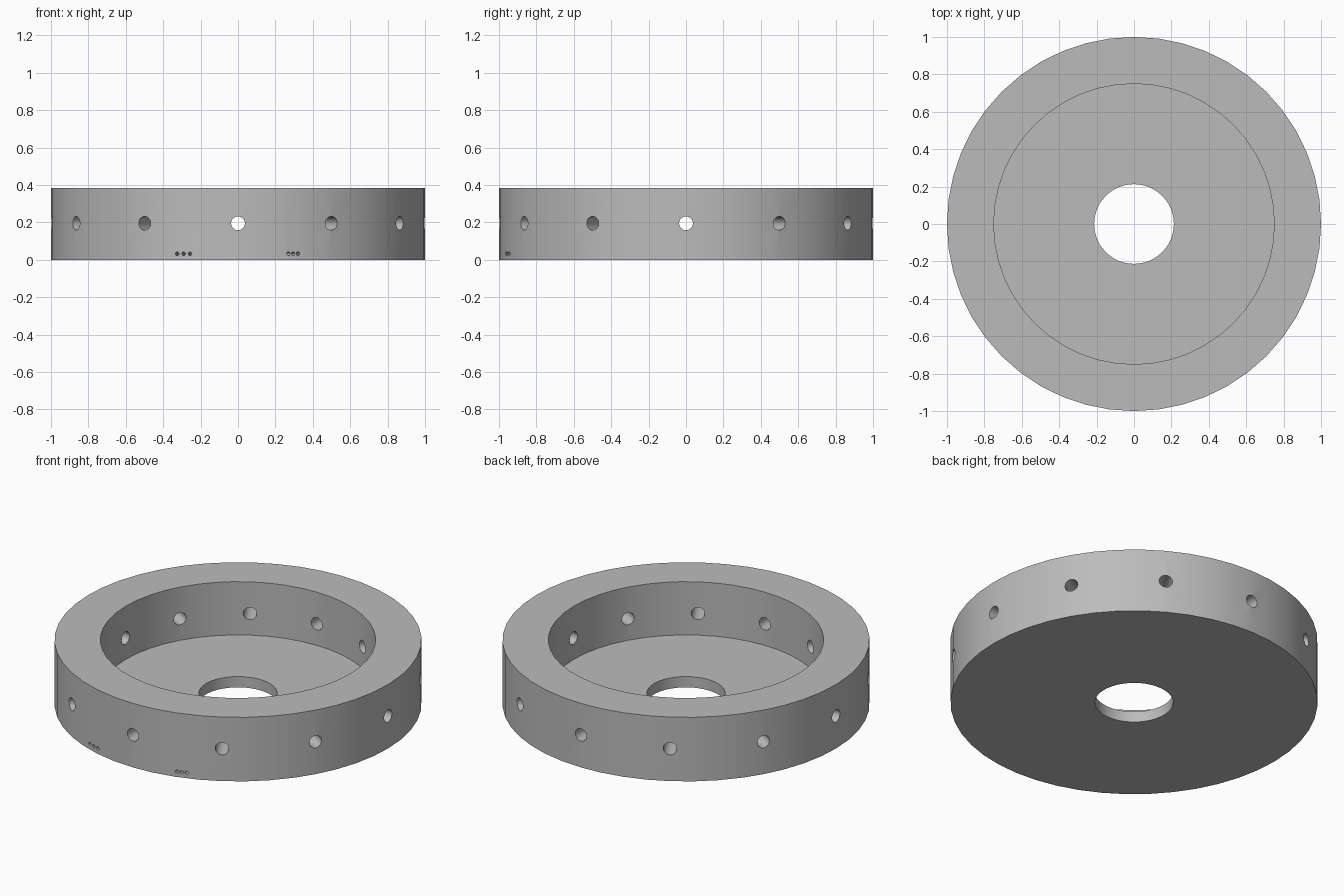
import bpy, bmesh
from math import pi, sin, cos, asin, radians
from mathutils import Matrix, Vector

cube = bpy.data.objects.get("Cube")
if cube:
    bpy.data.objects.remove(cube, do_unlink=True)

SEGMENTS = 48
HEIGHT, FLOOR = 0.385, 0.065
OUTER, INNER, BORE = 1.0, 0.75, 0.213

grey = bpy.data.materials.new("plain grey")
grey.use_nodes = True
colour = (0.5, 0.5, 0.5, 1)
grey.diffuse_color = colour
grey.node_tree.nodes["Principled BSDF"].inputs["Base Color"].default_value = colour


def make_object(name, bm):
    bmesh.ops.recalc_face_normals(bm, faces=bm.faces)
    mesh = bpy.data.meshes.new(name)
    bm.to_mesh(mesh)
    bm.free()
    mesh.materials.append(grey)
    obj = bpy.data.objects.new(name, mesh)
    bpy.context.collection.objects.link(obj)
    return obj


# Ring with a recessed floor and central bore, turned from a closed profile
bm = bmesh.new()
profile = [(BORE, 0), (OUTER, 0), (OUTER, HEIGHT),
           (INNER, HEIGHT), (INNER, FLOOR), (BORE, FLOOR)]
rings = []
for i in range(SEGMENTS):
    a = 2 * pi * i / SEGMENTS
    rings.append([bm.verts.new((r * cos(a), r * sin(a), z)) for r, z in profile])
for i in range(SEGMENTS):
    here, there = rings[i], rings[(i + 1) % SEGMENTS]
    for j in range(len(profile)):
        k = (j + 1) % len(profile)
        bm.faces.new((here[j], there[j], there[k], here[k]))
ring = make_object("ring_housing", bm)


# Radial drills, joined in one cutter
def add_drill(bm, angle, z, radius, start, end, sides):
    direction = Vector((cos(angle), sin(angle), 0))
    turn = direction.to_track_quat("Z", "Y").to_matrix().to_4x4()
    place = Matrix.Translation(direction * (start + end) / 2 + Vector((0, 0, z)))
    bmesh.ops.create_cone(bm, cap_ends=True, segments=sides, radius1=radius,
                          radius2=radius, depth=end - start, matrix=place @ turn)


bm = bmesh.new()
# Twelve holes through the wall
for i in range(12):
    add_drill(bm, i * pi / 6, 0.195, 0.037, 0.6, 1.1, 24)
# Two groups of pinholes at the front, in the edge of the floor
for x in (-0.326, -0.291, -0.257, 0.27, 0.295, 0.322):
    add_drill(bm, asin(x) - pi / 2, FLOOR / 2, 0.01, 0.94, 1.05, 12)
drills = make_object("drill_cutter", bm)
drills.hide_render = True

cut = ring.modifiers.new("holes", "BOOLEAN")
cut.operation = "DIFFERENCE"
cut.solver = "EXACT"
cut.object = drills

# Apply the cut, then shade with sharp rims
bpy.ops.object.select_all(action="DESELECT")
ring.select_set(True)
bpy.context.view_layer.objects.active = ring
bpy.ops.object.modifier_apply(modifier=cut.name)
bpy.data.objects.remove(drills, do_unlink=True)
bpy.ops.object.shade_smooth_by_angle(angle=radians(30))
